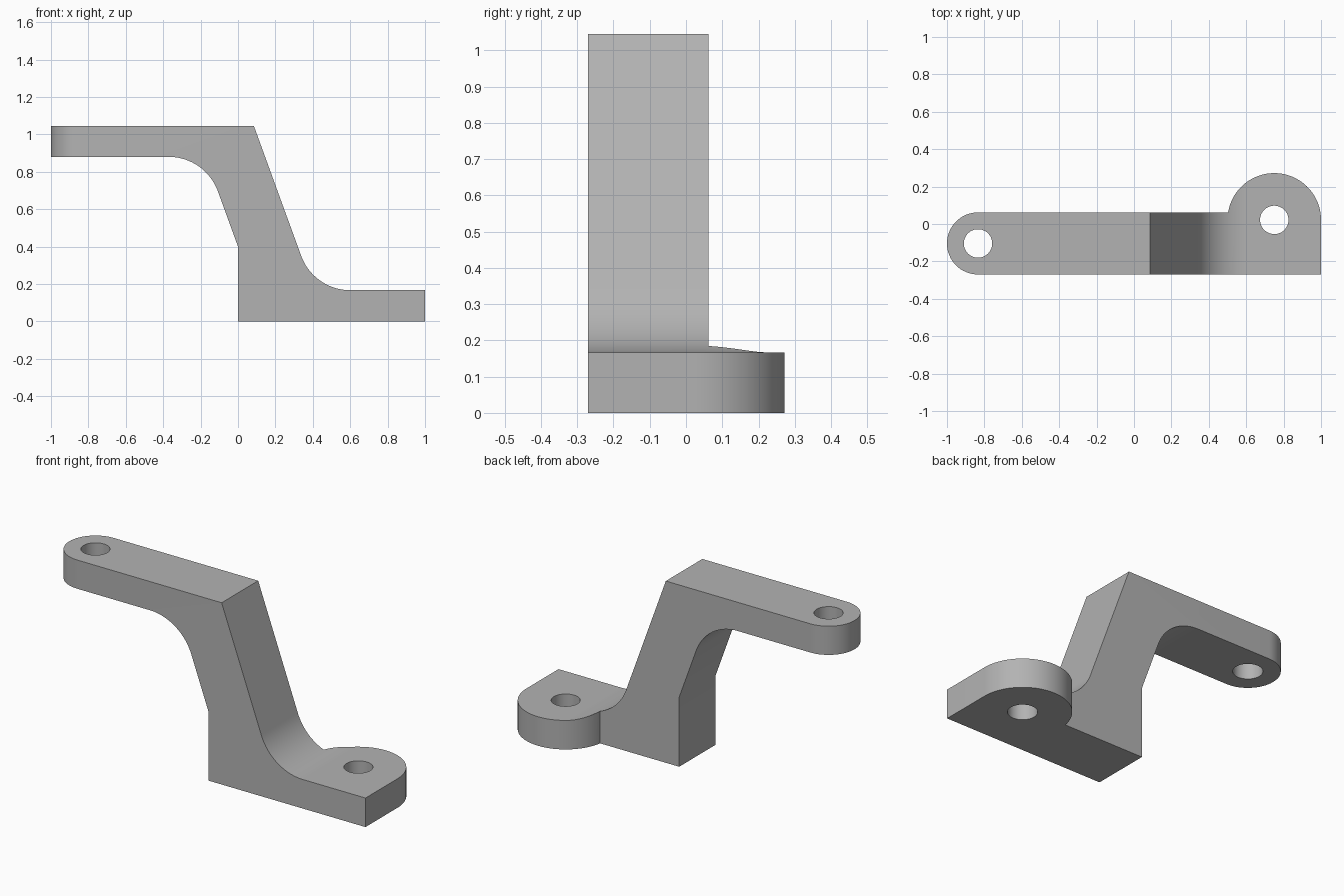
import bpy, bmesh
from math import sin, cos, tan, pi, radians
from mathutils import Vector

cube = bpy.data.objects.get("Cube")
if cube:
    bpy.data.objects.remove(cube, do_unlink=True)

grey = bpy.data.materials.new("plain grey")
grey.use_nodes = True
color = (0.45, 0.45, 0.45, 1)
grey.diffuse_color = color
grey.node_tree.nodes["Principled BSDF"].inputs["Base Color"].default_value = color


def arc(cx, cy, r, start, end, steps=32):
    angles = [radians(start + (end - start) * i / steps) for i in range(steps + 1)]
    return [(cx + r * cos(a), cy + r * sin(a)) for a in angles]


def prism(name, points, offset):
    """Extrude a closed outline of 3D points along an offset."""
    bm = bmesh.new()
    face = bm.faces.new([bm.verts.new(p) for p in points])
    out = bmesh.ops.extrude_face_region(bm, geom=[face])
    verts = [v for v in out["geom"] if isinstance(v, bmesh.types.BMVert)]
    bmesh.ops.translate(bm, verts=verts, vec=Vector(offset))
    bmesh.ops.recalc_face_normals(bm, faces=bm.faces)
    mesh = bpy.data.meshes.new(name)
    bm.to_mesh(mesh)
    bm.free()
    mesh.materials.append(grey)
    obj = bpy.data.objects.new(name, mesh)
    bpy.context.collection.objects.link(obj)
    return obj


def boolean(target, tool, operation):
    mod = target.modifiers.new(tool.name, "BOOLEAN")
    mod.object, mod.operation, mod.solver = tool, operation, "EXACT"
    bpy.context.view_layer.objects.active = target
    bpy.ops.object.modifier_apply(modifier=mod.name)
    bpy.data.objects.remove(tool, do_unlink=True)


# Side profile: foot, leaning post and upper arm with filleted inner corners
LEAN, FOOT_TOP, ARM_BOTTOM, TOP = 20, 0.167, 0.88, 1.045
R = 0.28
tangent = R * tan(radians(45 - LEAN / 2))
foot_x = 0.085 + (TOP - FOOT_TOP) * tan(radians(LEAN))
arm_x = -(ARM_BOTTOM - 0.4) * tan(radians(LEAN))
profile = [(0, 0), (1.1, 0), (1.1, FOOT_TOP)]
profile += arc(foot_x + tangent, FOOT_TOP + R, R, 270, 180 + LEAN)
profile += [(0.085, TOP), (-1.1, TOP), (-1.1, ARM_BOTTOM)]
profile += arc(arm_x - tangent, ARM_BOTTOM - R, R, 90, LEAN)
profile += [(0, 0.4)]
bracket = prism("bracket", [(x, -0.4, z) for x, z in profile], (0, 0.8, 0))

# Plan outline: rounded arm end and rounded foot lug
FRONT, BACK = -0.27, 0.062
arm_hole = (-0.834, (FRONT + BACK) / 2)
lug_hole = (0.75, 0.022)
plan = [(1, FRONT)] + arc(*lug_hole, 0.25, 0, 170.8, 48)
plan += arc(*arm_hole, (BACK - FRONT) / 2, 90, 270)
outline = prism("plan_outline", [(x, y, -0.2) for x, y in plan], (0, 0, 1.5))
boolean(bracket, outline, "INTERSECT")

# Bolt holes through the arm and the lug
for (x, y), z in ((arm_hole, 0.8), (lug_hole, -0.1)):
    circle = arc(x, y, 0.076, 0, 360, 48)[:-1]
    boolean(bracket, prism("bolt_hole", [(px, py, z) for px, py in circle], (0, 0, 0.4)), "DIFFERENCE")

bpy.ops.object.select_all(action="DESELECT")
bracket.select_set(True)
bpy.context.view_layer.objects.active = bracket
bpy.ops.object.shade_smooth_by_angle(angle=radians(30))
